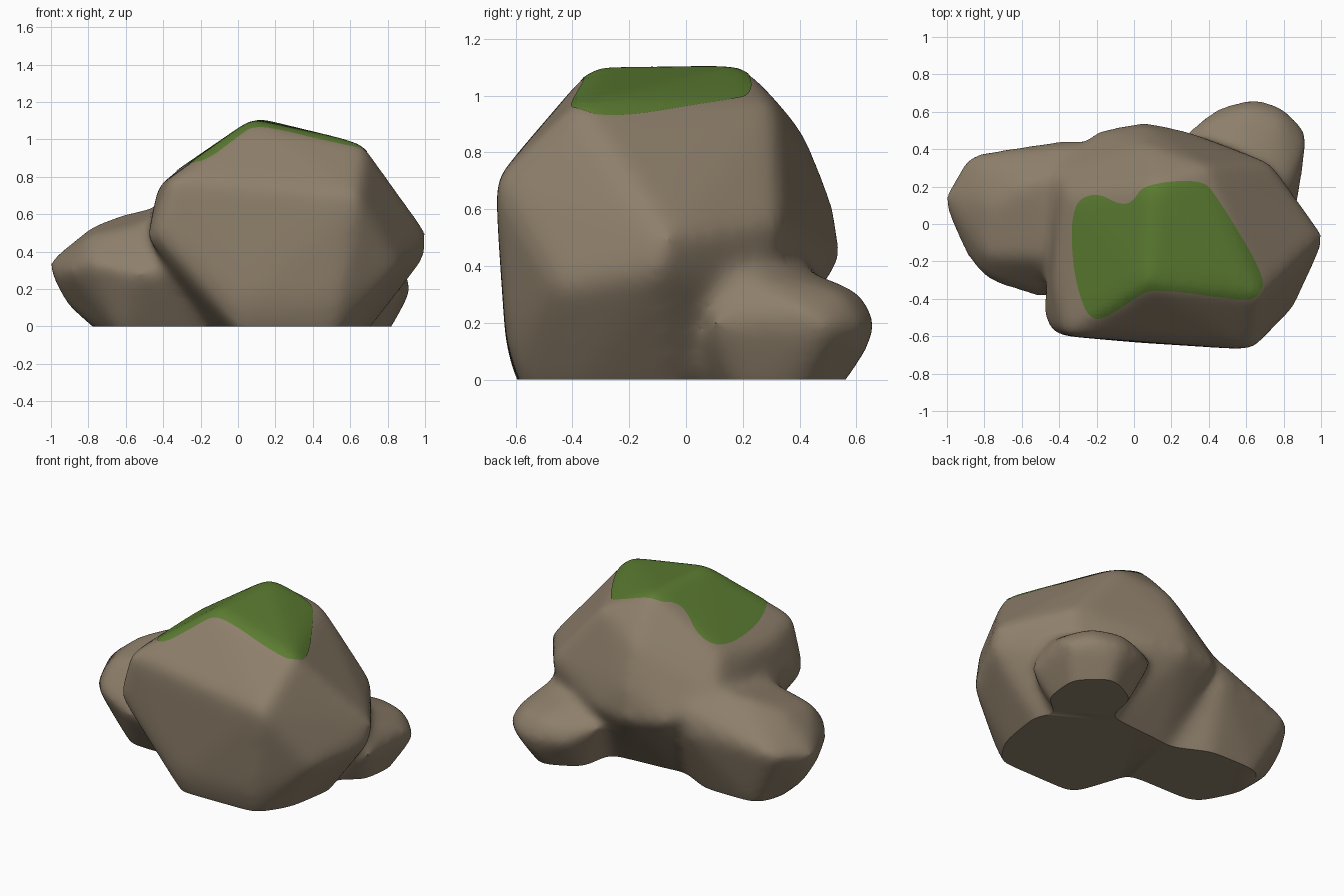
import bpy
import bmesh
from mathutils import Vector
from mathutils.bvhtree import BVHTree

cube = bpy.data.objects.get("Cube")
if cube:
    bpy.data.objects.remove(cube, do_unlink=True)


def make_material(name, color):
    mat = bpy.data.materials.new(name)
    mat.use_nodes = True
    mat.diffuse_color = color
    bsdf = next(n for n in mat.node_tree.nodes if n.type == 'BSDF_PRINCIPLED')
    bsdf.inputs["Base Color"].default_value = color
    bsdf.inputs["Roughness"].default_value = 0.9
    return mat


def make_object(name, bm, mat):
    mesh = bpy.data.meshes.new(name)
    bm.to_mesh(mesh)
    bm.free()
    mesh.materials.append(mat)
    obj = bpy.data.objects.new(name, mesh)
    bpy.context.collection.objects.link(obj)
    return obj


def shade_smooth(mesh, angle):
    for poly in mesh.polygons:
        poly.use_smooth = True
    mesh.set_sharp_from_angle(angle=angle)


def add_boulder(bm, base, corners):
    """Convex chunk of stone whose footprint continues below the ground."""
    center = sum((Vector(p) for p in base), Vector((0, 0))) / len(base)
    points = [Vector((x, y, 0)) for x, y in base]
    for p in base:
        sunk = center.lerp(Vector(p), 0.93)
        points.append(Vector((sunk.x, sunk.y, -0.06)))
    points += [Vector(p) for p in corners]
    verts = [bm.verts.new(p) for p in points]
    bmesh.ops.convex_hull(bm, input=verts)
    loose = [v for v in verts if v.is_valid and not v.link_faces]
    bmesh.ops.delete(bm, geom=loose, context='VERTS')


stone = make_material("stone_brown", (0.27, 0.212, 0.146, 1))
moss_green = make_material("moss_green", (0.105, 0.2, 0.031, 1))

bm = bmesh.new()

# Main boulder
add_boulder(
    bm,
    [(0.0, -0.6), (0.53, -0.59), (0.64, -0.42), (0.7, -0.03),
     (0.4, 0.22), (-0.1, 0.18), (-0.12, -0.25)],
    [(0.02, -0.635, 0.12), (0.54, -0.635, 0.14),
     (1.02, -0.06, 0.5), (1.015, -0.1, 0.38), (0.86, -0.45, 0.32),
     (0.64, -0.675, 0.7), (-0.37, -0.6, 0.79), (-0.44, -0.59, 0.5),
     (-0.49, -0.5, 0.47), (-0.43, -0.3, 0.75), (-0.42, 0.28, 0.64),
     (-0.44, 0.0, 0.5), (0.05, 0.55, 0.42), (0.29, 0.5, 0.42),
     (-0.22, 0.5, 0.45), (0.74, 0.33, 0.56), (0.7, 0.28, 0.3),
     (0.08, 0.42, 0.87), (0.08, 0.52, 0.62), (0.39, 0.31, 0.98),
     (0.07, -0.33, 1.105), (0.1, 0.2, 1.115), (0.68, -0.39, 0.975),
     (-0.36, 0.16, 0.81)])

# Side boulder
add_boulder(
    bm,
    [(-0.74, 0.02), (-0.64, -0.2), (-0.3, -0.2), (0.0, -0.2),
     (0.0, 0.12), (-0.35, 0.3), (-0.7, 0.3)],
    [(-1.025, 0.15, 0.34), (-0.99, 0.02, 0.28), (-0.89, 0.375, 0.37),
     (-0.3, 0.46, 0.41), (-0.9, -0.18, 0.3), (-0.79, -0.31, 0.34),
     (-0.52, -0.4, 0.28), (-0.4, -0.4, 0.3), (-0.79, -0.18, 0.49),
     (-0.77, 0.1, 0.545), (-0.4, -0.18, 0.58), (-0.6, 0.2, 0.61),
     (-0.38, 0.28, 0.65), (-0.3, 0.43, 0.55), (-0.93, 0.12, 0.12)])

# Small rear boulder
add_boulder(
    bm,
    [(0.38, 0.1), (0.6, 0.05), (0.79, 0.18), (0.81, 0.4), (0.64, 0.56),
     (0.42, 0.45)],
    [(0.65, 0.68, 0.2), (0.66, 0.64, 0.09), (0.44, 0.63, 0.2),
     (0.81, 0.63, 0.19), (0.93, 0.51, 0.18), (0.92, 0.4, 0.26),
     (0.88, 0.08, 0.2), (0.8, 0.15, 0.4), (0.5, 0.2, 0.47),
     (0.52, 0.42, 0.39), (0.6, 0.62, 0.31), (0.79, 0.56, 0.31),
     (0.27, 0.5, 0.3)])

bmesh.ops.recalc_face_normals(bm, faces=bm.faces[:])
rocks = make_object("boulder_cluster", bm, stone)

# Fuse the boulders and round off their edges
remesh = rocks.modifiers.new("fuse", 'REMESH')
remesh.mode = 'VOXEL'
remesh.voxel_size = 0.02
soften = rocks.modifiers.new("soften", 'SMOOTH')
soften.factor = 0.5
soften.iterations = 60
depsgraph = bpy.context.evaluated_depsgraph_get()
fused = bpy.data.meshes.new_from_object(rocks.evaluated_get(depsgraph))
rocks.modifiers.clear()

# Slice flat at the ground and close the underside
bm = bmesh.new()
bm.from_mesh(fused)
cut = bmesh.ops.bisect_plane(
    bm, geom=bm.verts[:] + bm.edges[:] + bm.faces[:], dist=0.0001,
    plane_co=(0, 0, 0), plane_no=(0, 0, -1), clear_outer=True)
rim = [e for e in cut["geom_cut"] if isinstance(e, bmesh.types.BMEdge)]
bmesh.ops.triangle_fill(bm, edges=rim, use_beauty=True, normal=(0, 0, -1))
bm.normal_update()
tree = BVHTree.FromBMesh(bm)
bm.to_mesh(fused)
bm.free()
rocks.data = fused
shade_smooth(fused, 0.8)

# Moss patch: rounded outline, gridded and draped over the top
outline = [(-0.33, 0.11), (-0.2, 0.17), (-0.07, 0.1), (0.0, 0.12),
           (0.05, 0.21), (0.36, 0.24), (0.44, 0.15), (0.7, -0.28),
           (0.67, -0.39), (0.58, -0.41), (0.1, -0.34), (0.0, -0.4),
           (-0.18, -0.52), (-0.26, -0.48), (-0.33, -0.22)]
path = [Vector((x, y, 0)) for x, y in outline]
for _ in range(3):
    path = [a.lerp(b, t) for a, b in zip(path, path[1:] + path[:1])
            for t in (0.25, 0.75)]

bm = bmesh.new()
face = bm.faces.new([bm.verts.new(p) for p in path])
bmesh.ops.triangulate(bm, faces=[face])
step = 0.02
for normal in (Vector((1, 0, 0)), Vector((0, 1, 0))):
    for i in range(-30, 36):
        bmesh.ops.bisect_plane(
            bm, geom=bm.verts[:] + bm.edges[:] + bm.faces[:],
            dist=0.0001, plane_co=normal * (i * step), plane_no=normal)
for v in bm.verts:
    hit, normal, _, _ = tree.ray_cast(Vector((v.co.x, v.co.y, 2)),
                                      Vector((0, 0, -1)))
    if hit:
        v.co = hit + normal * 0.004
bm.normal_update()
for f in bm.faces:
    if f.normal.z < 0:
        f.normal_flip()
moss = make_object("moss_patch", bm, moss_green)
shade_smooth(moss.data, 1.0)
